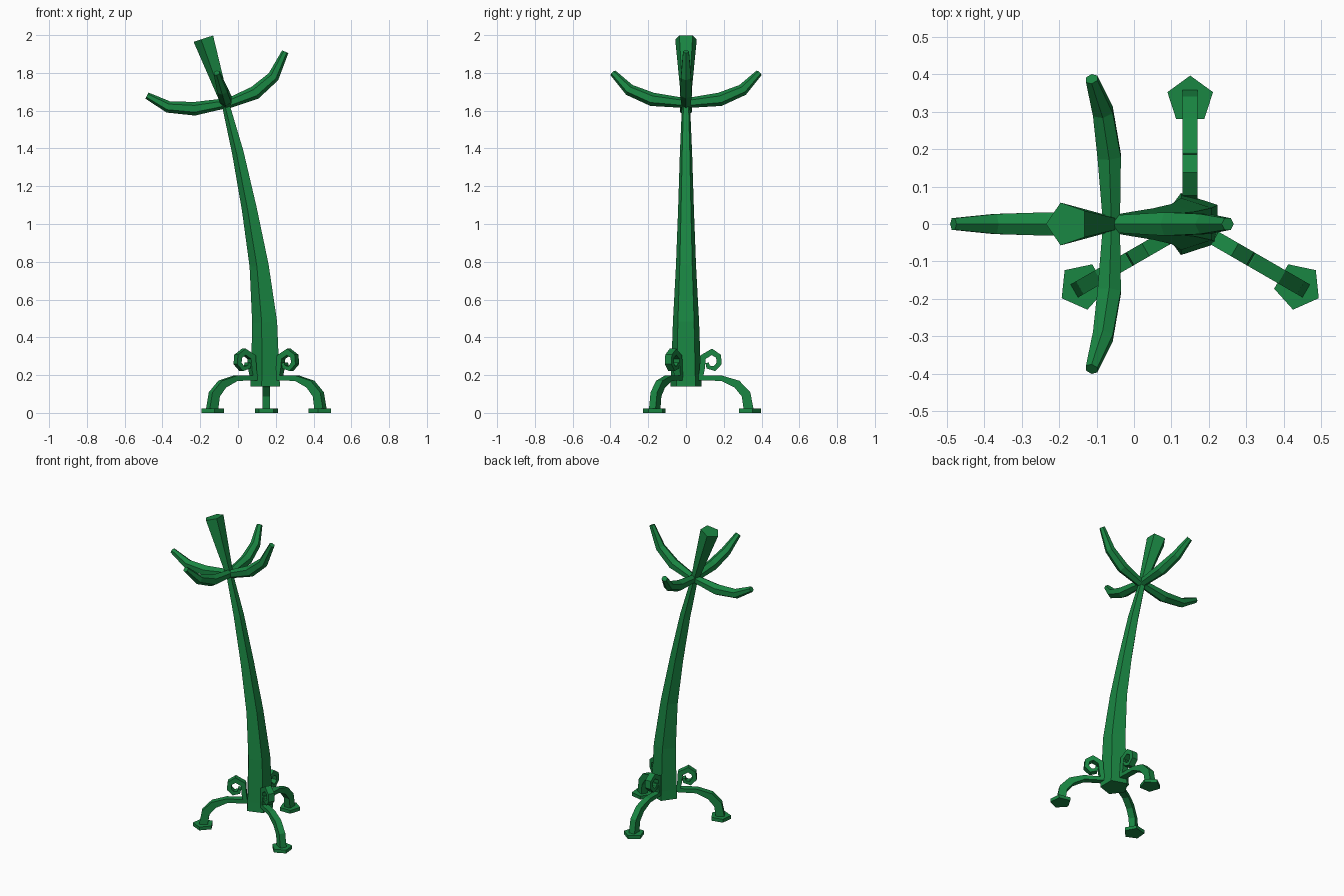
import bpy, bmesh, math
from mathutils import Vector, Matrix

if "Cube" in bpy.data.objects:
    bpy.data.objects.remove(bpy.data.objects["Cube"])

green = bpy.data.materials.new("green_paint")
green.diffuse_color = (0.01, 0.24, 0.055, 1)
green.use_nodes = True
green.node_tree.nodes["Principled BSDF"].inputs["Base Color"].default_value = green.diffuse_color


def ngon(n, start=math.pi):
    return [(math.cos(start + i * math.tau / n), math.sin(start + i * math.tau / n)) for i in range(n)]


RECT = [(1, 1), (-1, 1), (-1, -1), (1, -1)]


def sweep(name, path, sizes, profile, side, place=Matrix()):
    """Sweep a profile along a path; sizes give (in-plane, sideways) half widths."""
    pts = [Vector(p) for p in path]
    side = Vector(side)
    bm = bmesh.new()
    rings = []
    for i, p in enumerate(pts):
        t = Vector()
        if i > 0:
            t += (p - pts[i - 1]).normalized()
        if i < len(pts) - 1:
            t += (pts[i + 1] - p).normalized()
        n = side.cross(t.normalized()).normalized()
        s = t.normalized().cross(n)
        a, b = sizes[i]
        rings.append([bm.verts.new(p + n * u * a + s * v * b) for u, v in profile])
    k = len(profile)
    for r0, r1 in zip(rings, rings[1:]):
        for j in range(k):
            bm.faces.new((r0[j], r0[(j + 1) % k], r1[(j + 1) % k], r1[j]))
    bm.faces.new(rings[0][::-1])
    bm.faces.new(rings[-1])
    bmesh.ops.recalc_face_normals(bm, faces=bm.faces)
    bm.transform(place)
    mesh = bpy.data.meshes.new(name)
    bm.to_mesh(mesh)
    bm.free()
    mesh.materials.append(green)
    ob = bpy.data.objects.new(name, mesh)
    bpy.context.collection.objects.link(ob)


def even(radii):
    return [(r, r) for r in radii]


# Curved trunk with a flared crown
sweep("trunk",
      [(0.152, 0, 0.14), (0.152, 0, 0.2), (0.148, 0, 0.48), (0.117, 0, 0.78), (0.064, 0, 1.08),
       (0.002, 0, 1.38), (-0.06, 0, 1.62), (-0.178, 0, 1.983)],
      even([0.087, 0.083, 0.073, 0.056, 0.044, 0.034, 0.023, 0.06]), ngon(5), (0, 1, 0))

# Four upturned branches
arm = even([0.026, 0.036, 0.031, 0.018])
sweep("right_branch", [(-0.06, 0, 1.635), (0.09, 0, 1.695), (0.188, 0, 1.78), (0.25, 0, 1.912)],
      arm, ngon(6), (0, 1, 0))
sweep("left_branch", [(-0.06, 0, 1.64), (-0.23, 0, 1.61), (-0.37, 0, 1.62), (-0.482, 0, 1.68)],
      arm, ngon(6), (0, 1, 0))
for name, s in (("back_branch", 1), ("front_branch", -1)):
    sweep(name, [(-0.06, 0, 1.64), (-0.066, s * 0.18, 1.66), (-0.083, s * 0.3, 1.71), (-0.113, s * 0.387, 1.80)],
          arm, ngon(6), (1, 0, 0))

# Three legs, each with a scroll and a foot
for i in range(3):
    place = Matrix.Translation((0.15, 0, 0)) @ Matrix.Rotation(math.radians(90 + 120 * i), 4, "Z")
    sweep(f"leg_{i + 1}",
          [(0.05, 0, 0.185), (0.19, 0, 0.183), (0.27, 0, 0.152), (0.318, 0, 0.098), (0.332, 0, 0.015)],
          [(t, 0.02) for t in (0.012, 0.014, 0.022, 0.025, 0.026)], RECT, (0, 1, 0), place)
    sweep(f"scroll_{i + 1}",
          [(0.075, 0, 0.178), (0.085, 0, 0.23), (0.09, 0, 0.295), (0.137, 0, 0.323), (0.172, 0, 0.3),
           (0.176, 0, 0.262), (0.15, 0, 0.234), (0.117, 0, 0.243), (0.112, 0, 0.265)],
          [(t, 0.02) for t in (0.012, 0.014, 0.017, 0.017, 0.015, 0.014, 0.013, 0.011, 0.009)],
          RECT, (0, 1, 0), place)
    sweep(f"foot_{i + 1}", [(0.332, 0, 0), (0.332, 0, 0.022)], even([0.064, 0.064]),
          ngon(5, 0), (0, 1, 0), place)
